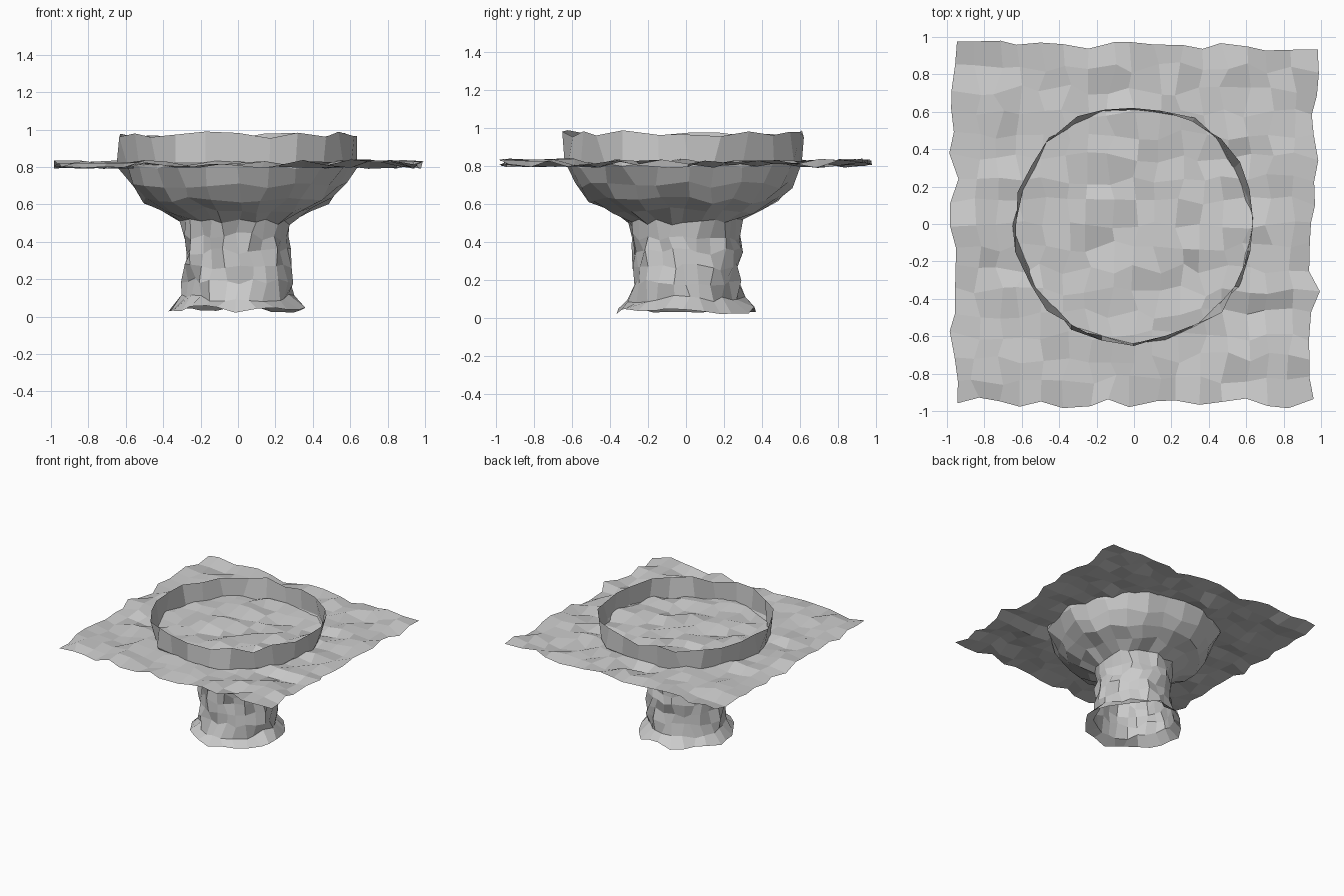
import bpy, bmesh, math, random

if "Cube" in bpy.data.objects:
    bpy.data.objects.remove(bpy.data.objects["Cube"])

random.seed(7)


def finish(name, verts, faces, jitter):
    # Roughen every vertex for the hand-chipped, faceted look
    rough = [tuple(c + random.uniform(-j, j) for c, j in zip(v, jitter)) for v in verts]
    mesh = bpy.data.meshes.new(name)
    mesh.from_pydata(rough, [], faces)
    bm = bmesh.new()
    bm.from_mesh(mesh)
    bmesh.ops.recalc_face_normals(bm, faces=bm.faces)
    bm.to_mesh(mesh)
    bm.free()
    obj = bpy.data.objects.new(name, mesh)
    bpy.context.collection.objects.link(obj)
    return obj


def lathe(name, profile, sides, jitter):
    # Open thin shell turned around z
    verts, faces = [], []
    for r, z in profile:
        for i in range(sides):
            a = 2 * math.pi * i / sides
            verts.append((r * math.cos(a), r * math.sin(a), z))
    for k in range(len(profile) - 1):
        for i in range(sides):
            j = (i + 1) % sides
            faces.append((k * sides + i, k * sides + j,
                          (k + 1) * sides + j, (k + 1) * sides + i))
    return finish(name, verts, faces, jitter)


def grid(name, half_x, half_y, z, cells, jitter):
    # Flat square sheet
    n = cells + 1
    verts = [((2 * i / cells - 1) * half_x, (2 * j / cells - 1) * half_y, z)
             for j in range(n) for i in range(n)]
    faces = [(j * n + i, j * n + i + 1, (j + 1) * n + i + 1, (j + 1) * n + i)
             for j in range(cells) for i in range(cells)]
    return finish(name, verts, faces, jitter)


# Hollow pedestal flaring into a basin with an upright rim
profile = [(0.365, 0.04), (0.295, 0.10), (0.285, 0.19), (0.28, 0.27), (0.28, 0.35),
           (0.28, 0.43), (0.295, 0.51), (0.39, 0.57), (0.50, 0.62), (0.57, 0.70),
           (0.63, 0.81), (0.64, 0.97)]
lathe("pedestal_basin", profile, 24, (0.022, 0.022, 0.02))

# Square sheet cutting through the basin
grid("square_top", 0.965, 0.955, 0.815, 16, (0.03, 0.03, 0.025))
